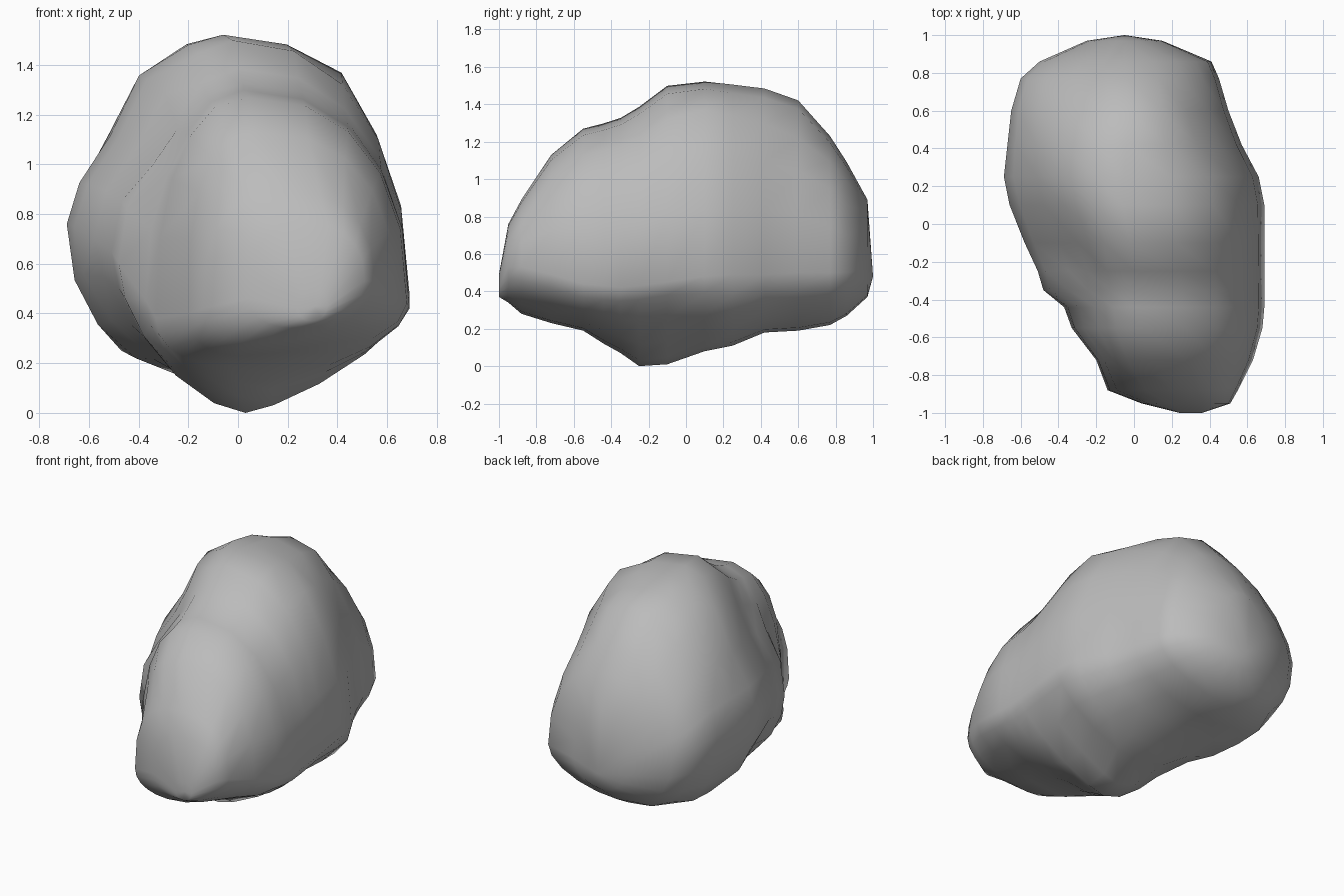
import bpy
import bmesh
from math import cos, sin, pi, radians, exp
from mathutils import Vector

cube = bpy.data.objects.get("Cube")
if cube:
    bpy.data.objects.remove(cube, do_unlink=True)

SIDES_PER_QUARTER = 5

# Cross-sections from front to back, in hundredths:
# y, then x and z of the leftmost, rightmost, lowest and highest points
SECTIONS = [
    (-100, 24, 42, 36, 43, 30, 37, 31, 49),
    (-95, 4, 46, 51, 53, 24, 34, 28, 76),
    (-88, -14, 42, 55, 53, 10, 28, 20, 89),
    (-72, -20, 40, 63, 49, 0, 23, 8, 113),
    (-55, -33, 38, 68, 44, -3, 19, 4, 127),
    (-44, -37, 45, 69, 43, 0, 12, 2, 130),
    (-35, -48, 60, 69, 42, 0, 7, 2, 133),
    (-25, -51, 65, 69, 43, 3, 0, 0, 139),
    (-10, -58, 70, 69, 45, 5, 1, -2, 150),
    (10, -66, 75, 69, 48, 8, 8, -6, 152),
    (25, -69, 76, 66, 49, 5, 11, -5, 150),
    (42, -67, 75, 57, 49, -5, 18, -4, 148),
    (60, -65, 74, 50, 50, -10, 19, -3, 142),
    (77, -60, 70, 45, 50, -12, 22, -4, 123),
    (86, -50, 64, 41, 50, -10, 27, -5, 109),
    (97, -25, 58, 15, 52, -5, 37, -5, 89),
]

# Hollows and swellings: centre, radius, depth (negative swells outward)
DENTS = [
    ((-0.36, -0.2, 1.15), 0.24, 0.1),
    ((-0.57, 0.15, 1.12), 0.2, 0.05),
    ((-0.34, 0.32, 1.41), 0.2, -0.06),
    ((0.37, 0.12, 1.37), 0.17, -0.04),
    ((0.42, 0.62, 1.24), 0.17, 0.07),
    ((-0.46, 0.5, 0.28), 0.16, -0.06),
]


def quarter(side, pole, power, reverse):
    """Rounded corner running from a side point to a pole point, end excluded."""
    points = []
    for i in range(SIDES_PER_QUARTER):
        t = i / SIDES_PER_QUARTER
        a = pi / 2 * (1 - t if reverse else t)
        c, s = max(cos(a), 0) ** power, max(sin(a), 0) ** power
        points.append((pole[0] + (side[0] - pole[0]) * c,
                       side[1] + (pole[1] - side[1]) * s))
    return points


def ring(section):
    y, *v = [n / 100 for n in section]
    left, right, low, high = v[0:2], v[2:4], v[4:6], v[6:8]
    back = min(max((y + 0.7) / 0.7, 0), 1)
    away = min(abs(y + 0.15) / 0.4, 1)
    outline = quarter(right, high, 0.85 + 0.07 * back, False)
    outline += quarter(left, high, 0.75 + 0.5 * back, True)
    outline += quarter(left, low, 1.35 - 0.45 * away, False)
    outline += quarter(right, low, 1.65 - 0.6 * away, True)
    return [Vector((x, y, z)) for x, z in outline]


def shape_point(p):
    axis = Vector((0.05, max(-0.6, min(0.6, p.y)), 0.65))
    inward = (axis - p).normalized()
    for centre, radius, depth in DENTS:
        d = (p - Vector(centre)).length / radius
        p = p + inward * depth * exp(-d * d)
    return p


# Boulder body lofted through the sections and closed at both ends
bm = bmesh.new()
rings = [[bm.verts.new(shape_point(p)) for p in ring(s)] for s in SECTIONS]
count = len(rings[0])
for a, b in zip(rings, rings[1:]):
    for i in range(count):
        j = (i + 1) % count
        bm.faces.new((a[i], a[j], b[j], b[i]))
for loop, tip in ((rings[0], (0.31, -1, 0.43)), (rings[-1], (-0.05, 1, 0.48))):
    end = bm.verts.new(tip)
    for i in range(count):
        bm.faces.new((loop[i], loop[(i + 1) % count], end))
bmesh.ops.recalc_face_normals(bm, faces=bm.faces)

mesh = bpy.data.meshes.new("boulder")
bm.to_mesh(mesh)
bm.free()
boulder = bpy.data.objects.new("boulder", mesh)
bpy.context.collection.objects.link(boulder)

# Plain grey stone
stone = bpy.data.materials.new("grey_stone")
stone.use_nodes = True
colour = (0.5, 0.5, 0.5, 1)
stone.diffuse_color = colour
stone.node_tree.nodes["Principled BSDF"].inputs["Base Color"].default_value = colour
mesh.materials.append(stone)

bpy.ops.object.select_all(action="DESELECT")
boulder.select_set(True)
bpy.context.view_layer.objects.active = boulder
bpy.ops.object.shade_smooth_by_angle(angle=radians(75))
